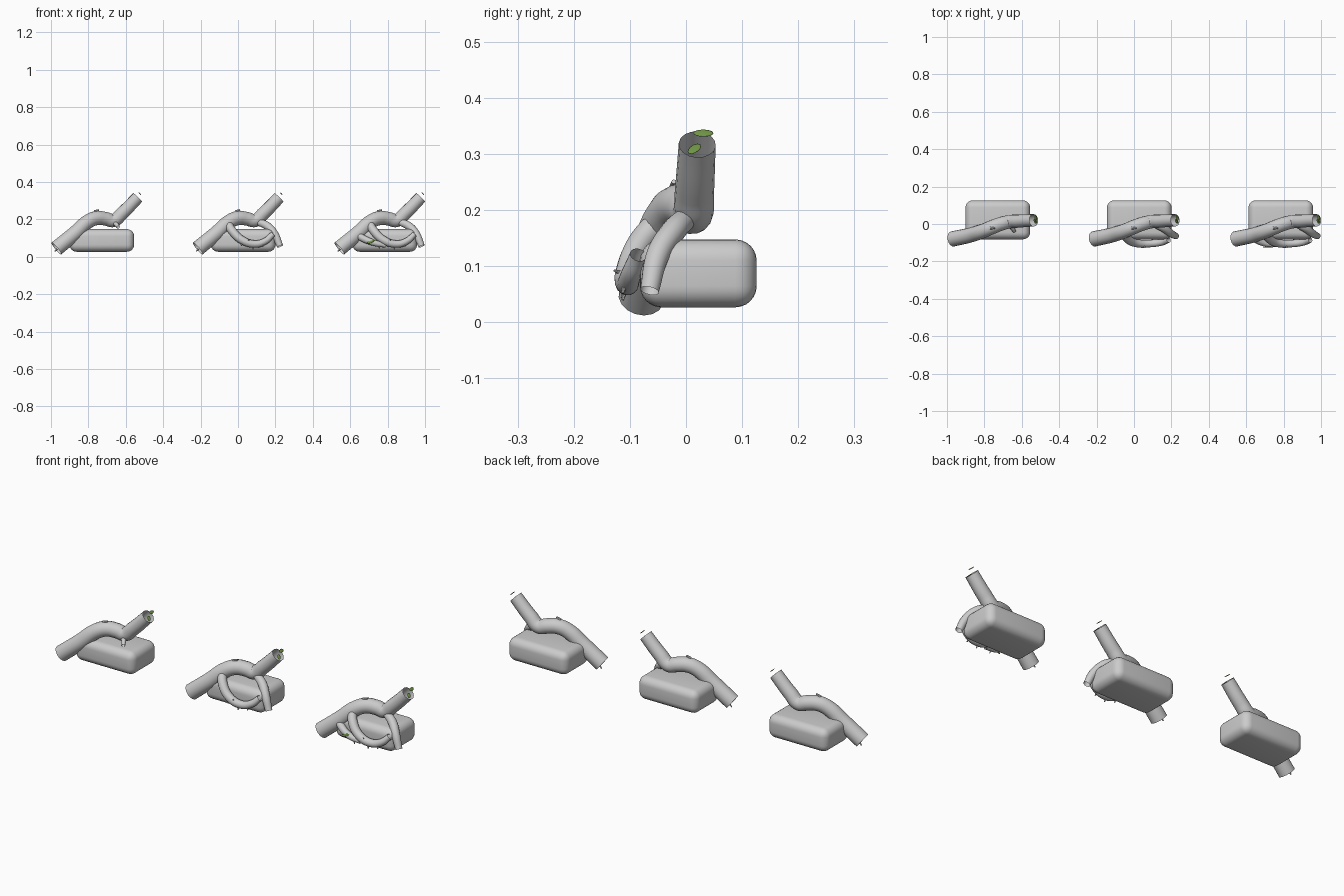
import bpy, math
from mathutils import Vector

if "Cube" in bpy.data.objects:
    bpy.data.objects.remove(bpy.data.objects["Cube"])

green = bpy.data.materials.new("leaf_green")
green.diffuse_color = (0.16, 0.30, 0.06, 1)
green.use_nodes = True
green.node_tree.nodes["Principled BSDF"].inputs["Base Color"].default_value = green.diffuse_color


def tube(name, cx, pts):
    # open tapered tube through (x, y, z, radius) points
    cu = bpy.data.curves.new(name, 'CURVE')
    cu.dimensions = '3D'
    cu.bevel_depth = 1.0
    cu.bevel_resolution = 6
    cu.resolution_u = 8
    sp = cu.splines.new('BEZIER')
    sp.bezier_points.add(len(pts) - 1)
    for bp, (x, y, z, r) in zip(sp.bezier_points, pts):
        bp.co = (cx + x, y, z)
        bp.radius = r
        bp.handle_left_type = bp.handle_right_type = 'AUTO'
    ob = bpy.data.objects.new(name, cu)
    bpy.context.collection.objects.link(ob)
    bpy.ops.object.select_all(action='DESELECT')
    ob.select_set(True)
    bpy.context.view_layer.objects.active = ob
    bpy.ops.object.convert(target='MESH')
    bpy.ops.object.shade_smooth()


def rock(cx):
    bpy.ops.mesh.primitive_cube_add(size=1, location=(cx, 0.022, 0.087))
    ob = bpy.context.object
    ob.name = "rock"
    ob.scale = (0.345, 0.208, 0.121)
    bpy.ops.object.transform_apply(location=False, rotation=False, scale=True)
    b = ob.modifiers.new("round", 'BEVEL')
    b.width = 0.038
    b.segments = 6
    bpy.ops.object.shade_smooth()


def leaf(cx, p, normal, size, spin=0.0):
    # thin oval blade
    bpy.ops.mesh.primitive_uv_sphere_add(segments=12, ring_count=6, radius=1,
                                         location=(cx + p[0], p[1], p[2]))
    ob = bpy.context.object
    ob.name = "leaf"
    q = Vector(normal).to_track_quat('Z', 'Y')
    ob.rotation_euler = q.to_euler()
    ob.rotation_euler.rotate_axis('Z', spin)
    ob.scale = (size[0], size[1], 0.002)
    ob.data.materials.append(green)
    bpy.ops.object.shade_smooth()


def thorn(cx, p, d, r=0.005, h=0.022):
    bpy.ops.mesh.primitive_cone_add(vertices=8, radius1=r, radius2=r * 0.5, depth=h,
                                    location=(cx + p[0], p[1], p[2]))
    ob = bpy.context.object
    ob.name = "thorn"
    ob.rotation_euler = Vector(d).to_track_quat('Z', 'Y').to_euler()


trunk = [(-0.243, -0.080, 0.044, 0.041), (-0.144, -0.058, 0.125, 0.040),
         (-0.074, -0.035, 0.188, 0.038), (-0.026, -0.015, 0.207, 0.038),
         (0.020, 0.002, 0.203, 0.037), (0.062, 0.012, 0.194, 0.036),
         (0.108, 0.015, 0.232, 0.035), (0.192, 0.020, 0.317, 0.033)]
loop = [(-0.085, -0.045, 0.185, 0.022), (-0.060, -0.082, 0.140, 0.023),
        (-0.005, -0.104, 0.088, 0.022), (0.065, -0.104, 0.068, 0.020),
        (0.120, -0.098, 0.085, 0.018), (0.158, -0.085, 0.120, 0.015)]
side = [(0.085, 0.0, 0.185, 0.020), (0.130, -0.022, 0.163, 0.022),
        (0.168, -0.050, 0.120, 0.021), (0.197, -0.065, 0.056, 0.017)]
low = [(-0.165, -0.060, 0.130, 0.018), (-0.120, -0.090, 0.100, 0.019),
       (-0.060, -0.108, 0.075, 0.017), (0.005, -0.105, 0.060, 0.012)]
stub = [(0.065, -0.005, 0.182, 0.013), (0.080, -0.025, 0.170, 0.011),
        (0.088, -0.040, 0.158, 0.009)]

for i, cx in enumerate((-0.728, 0.028, 0.785)):
    rock(cx)
    tube("main_root", cx, trunk)
    # tip leaves and bark nubs
    leaf(cx, (0.203, 0.031, 0.337), (0.7, 0.05, 0.7), (0.018, 0.009))
    leaf(cx, (0.200, 0.015, 0.309), (0.7, -0.05, 0.7), (0.015, 0.009), 0.9)
    thorn(cx, (-0.028, -0.022, 0.246), (0.8, 0, 0.3), 0.008, 0.026)
    thorn(cx, (-0.245, -0.060, 0.035), (-0.7, 0, -0.7), 0.005, 0.02)
    if i == 0:
        tube("twig_stub", cx, stub)
    else:
        tube("looping_root", cx, loop)
        tube("side_root", cx, side)
        for x, z in ((-0.01, 0.068), (0.05, 0.05), (0.105, 0.062)):
            thorn(cx, (x, -0.11, z), (0.2, -0.3, -1))
        thorn(cx, (0.03, -0.122, 0.09), (0.5, -1, 0.4), 0.004, 0.015)
    if i == 2:
        tube("low_root", cx, low)
        leaf(cx, (-0.075, -0.124, 0.080), (0, -1, 0.2), (0.025, 0.006), 0.4)
        thorn(cx, (-0.03, -0.112, 0.052), (0.3, -0.3, -1), 0.004, 0.018)
